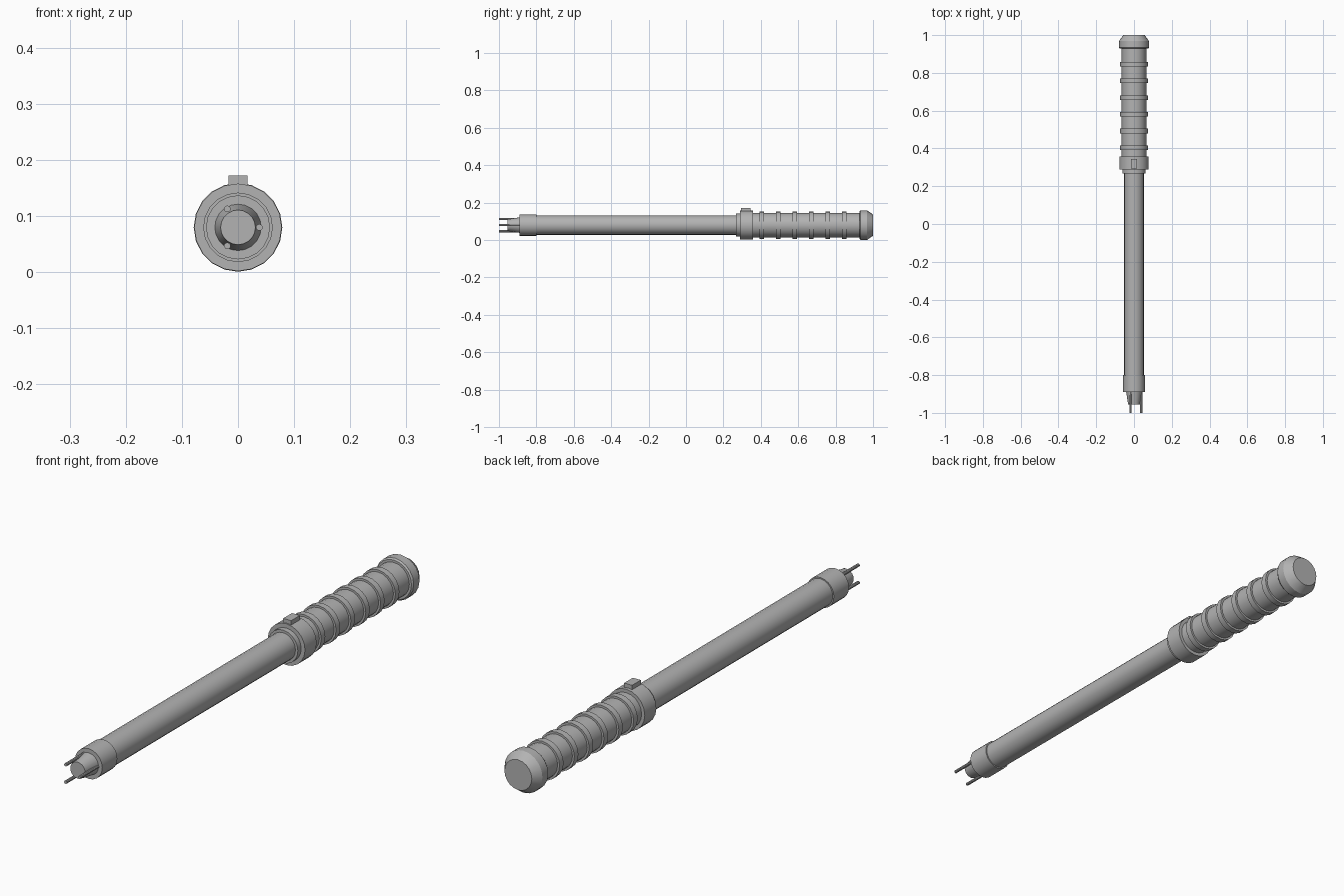
import bpy, math
from mathutils import Matrix

cube = bpy.data.objects.get("Cube")
if cube:
    bpy.data.objects.remove(cube, do_unlink=True)

AXIS_Z = 0.08
SIDES = 20

grey = bpy.data.materials.new("plain grey")
grey.use_nodes = True
grey.diffuse_color = (0.45, 0.45, 0.45, 1)
grey.node_tree.nodes["Principled BSDF"].inputs["Base Color"].default_value = grey.diffuse_color


def finish(obj, name):
    obj.name = name
    obj.data.materials.append(grey)
    bpy.ops.object.shade_smooth_by_angle(angle=math.radians(30))


def barrel(name, y0, y1, r0, r1=None, x=0, z=0, sides=SIDES):
    """Round section along y, from radius r0 at y0 to r1 at y1."""
    bpy.ops.mesh.primitive_cone_add(
        vertices=sides, radius1=r0, radius2=r0 if r1 is None else r1, depth=y1 - y0)
    obj = bpy.context.object
    obj.data.transform(Matrix.Rotation(-math.pi / 2, 4, "X"))
    obj.location = (x, (y0 + y1) / 2, AXIS_Z + z)
    finish(obj, name)
    return obj


def turned(name, profile):
    """Solid of revolution about the y axis from (y, radius) pairs."""
    verts, faces = [], []
    for y, r in profile:
        for i in range(SIDES):
            a = math.tau * i / SIDES
            verts.append((r * math.sin(a), y, r * math.cos(a)))
    for k in range(len(profile) - 1):
        for i in range(SIDES):
            j = (i + 1) % SIDES
            a, b = k * SIDES, (k + 1) * SIDES
            faces.append((a + i, b + i, b + j, a + j))
    faces.append(tuple(range(SIDES)))
    faces.append(tuple(reversed(range(len(verts) - SIDES, len(verts)))))
    mesh = bpy.data.meshes.new(name)
    mesh.from_pydata(verts, [], faces)
    obj = bpy.data.objects.new(name, mesh)
    bpy.context.collection.objects.link(obj)
    obj.location.z = AXIS_Z
    bpy.ops.object.select_all(action="DESELECT")
    obj.select_set(True)
    bpy.context.view_layer.objects.active = obj
    finish(obj, name)


# Tip: three prongs round a tapered nose
for i in range(3):
    a = math.tau * i / 3
    barrel(f"prong_{i + 1}", -1, -0.88, 0.006, x=0.038 * math.cos(a),
           z=0.038 * math.sin(a), sides=10)
barrel("nose", -0.955, -0.88, 0.031, 0.043)
barrel("ferrule", -0.89, -0.8, 0.057)

# Shaft and collar
barrel("shaft", -0.81, 0.3, 0.052)
barrel("collar_lip", 0.268, 0.3, 0.062)
barrel("collar", 0.288, 0.357, 0.078)

# Switch on top of the collar
bpy.ops.mesh.primitive_cube_add(size=1, location=(0, 0.319, 0.16))
switch = bpy.context.object
switch.data.transform(Matrix.Diagonal((0.033, 0.052, 0.024, 1)))
finish(switch, "switch")

# Ribbed grip
barrel("grip", 0.35, 0.94, 0.065)
for i in range(6):
    y = 0.404 + 0.0883 * i
    barrel(f"grip_ring_{i + 1}", y - 0.012, y + 0.012, 0.073)

# Chamfered pommel
turned("pommel", [(0.928, 0.074), (0.934, 0.079), (0.968, 0.079), (1.0, 0.057)])
